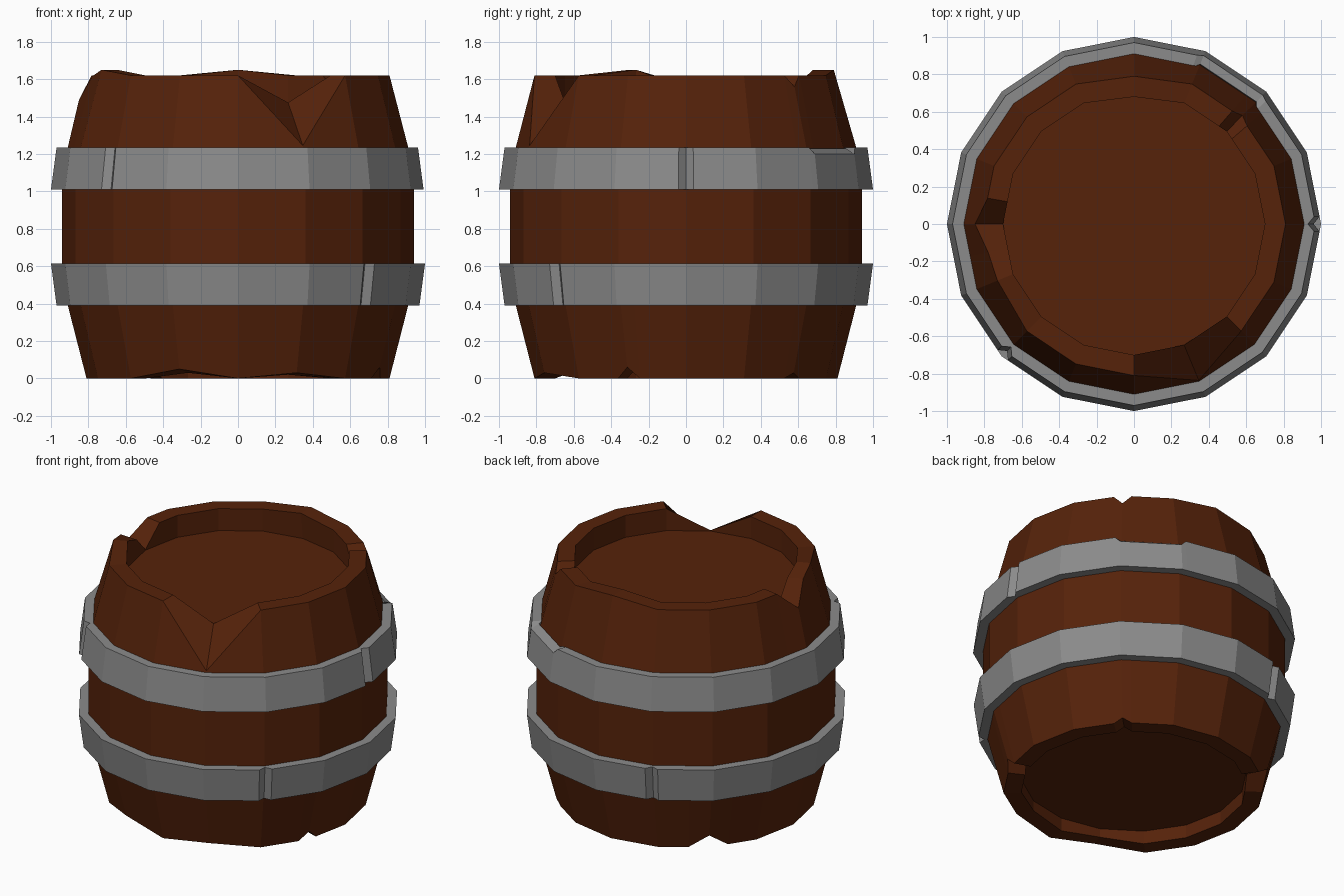
import bpy, bmesh
from math import cos, sin, radians

if "Cube" in bpy.data.objects:
    bpy.data.objects.remove(bpy.data.objects["Cube"])

SIDES = 16
STEP = 360 / SIDES


def chord_scale(a):
    # keeps extra columns lying on the flat facets of the polygon
    off = (a % STEP) - STEP / 2
    return cos(radians(STEP / 2)) / cos(radians(off))


def material(name, rgb):
    mat = bpy.data.materials.new(name)
    mat.diffuse_color = (*rgb, 1)
    mat.use_nodes = True
    mat.node_tree.nodes["Principled BSDF"].inputs["Base Color"].default_value = mat.diffuse_color
    return mat


def lathe(name, profile, extra, edits, closed, mat):
    """Revolve a profile; extra = added column angles, edits = {angle: {row: (r, z)}}."""
    angles = sorted({i * STEP for i in range(SIDES)} | set(extra))
    bm = bmesh.new()
    cols = []
    for a in angles:
        rows = list(profile)
        for row, rz in edits.get(a, {}).items():
            rows[row] = rz
        k = chord_scale(a)
        cols.append([bm.verts.new((r * k * cos(radians(a)), r * k * sin(radians(a)), z))
                     for r, z in rows])
    n = len(profile)
    for i, c in enumerate(cols):
        d = cols[(i + 1) % len(cols)]
        for j in range(n if closed else n - 1):
            m = (j + 1) % n
            bm.faces.new((c[j], d[j], d[m], c[m]))
    if not closed:
        bm.faces.new([c[0] for c in cols])
        bm.faces.new([c[-1] for c in cols])
    bmesh.ops.recalc_face_normals(bm, faces=bm.faces)
    me = bpy.data.meshes.new(name)
    bm.to_mesh(me)
    bm.free()
    me.materials.append(mat)
    ob = bpy.data.objects.new(name, me)
    bpy.context.collection.objects.link(ob)


wood = material("wood", (0.092, 0.016, 0.003))
iron = material("iron", (0.26, 0.26, 0.26))

# Wooden body with recessed lid and base, chipped rims
body_profile = [(0.70, 0.09), (0.70, 0), (0.81, 0), (0.91, 0.39), (0.94, 0.5),
                (0.94, 1.12), (0.91, 1.235), (0.81, 1.62), (0.70, 1.62), (0.70, 1.47)]
body_edits = {
    # top rim: rows 7 (outer) and 8 (inner)
    292.5: {7: (0.905, 1.245), 8: (0.70, 1.475), 1: (0.70, 0.02), 2: (0.82, 0.03)},
    180.0: {7: (0.85, 1.49), 8: (0.70, 1.475)},
    191.0: {7: (0.81, 1.615), 8: (0.70, 1.60)},
    202.5: {7: (0.79, 1.65), 8: (0.70, 1.65)},
    90.0: {7: (0.79, 1.65), 8: (0.68, 1.65)},
    45.0: {7: (0.82, 1.56), 8: (0.70, 1.56), 1: (0.70, 0.03), 2: (0.815, 0.03)},
    # bottom rim: rows 1 (inner) and 2 (outer)
    337.5: {1: (0.70, 0.05), 2: (0.82, 0.06)},
    135.0: {1: (0.70, 0.06), 2: (0.83, 0.09)},
    247.5: {1: (0.70, 0.03), 2: (0.82, 0.05)},
}
lathe("barrel_body", body_profile,
      [33, 41, 49, 170, 191, 333, 342, 126, 144], body_edits, False, wood)

# Metal hoops with V grooves
upper = [(0.90, 1.01), (1.0, 1.01), (0.97, 1.235), (0.90, 1.235)]
lower = [(r, 1.625 - z) for r, z in upper]


def grooves(profile, angles):
    extra = [(a + s) % 360 for a in angles for s in (-2.3, 2.3)]
    edits = {a: {j: (profile[j][0] - 0.04, profile[j][1]) for j in (1, 2)} for a in angles}
    return extra, edits


extra, edits = grooves(upper, [0.0, 225.0])
# dented upper edge at the back right
for a in (45.0, 67.5):
    edits[a] = {2: (0.974, 1.2), 3: (0.925, 1.23)}
lathe("upper_hoop", upper, extra + [43, 69.5], edits, True, iron)

extra, edits = grooves(lower, [112.5, 315.0])
lathe("lower_hoop", lower, extra, edits, True, iron)
